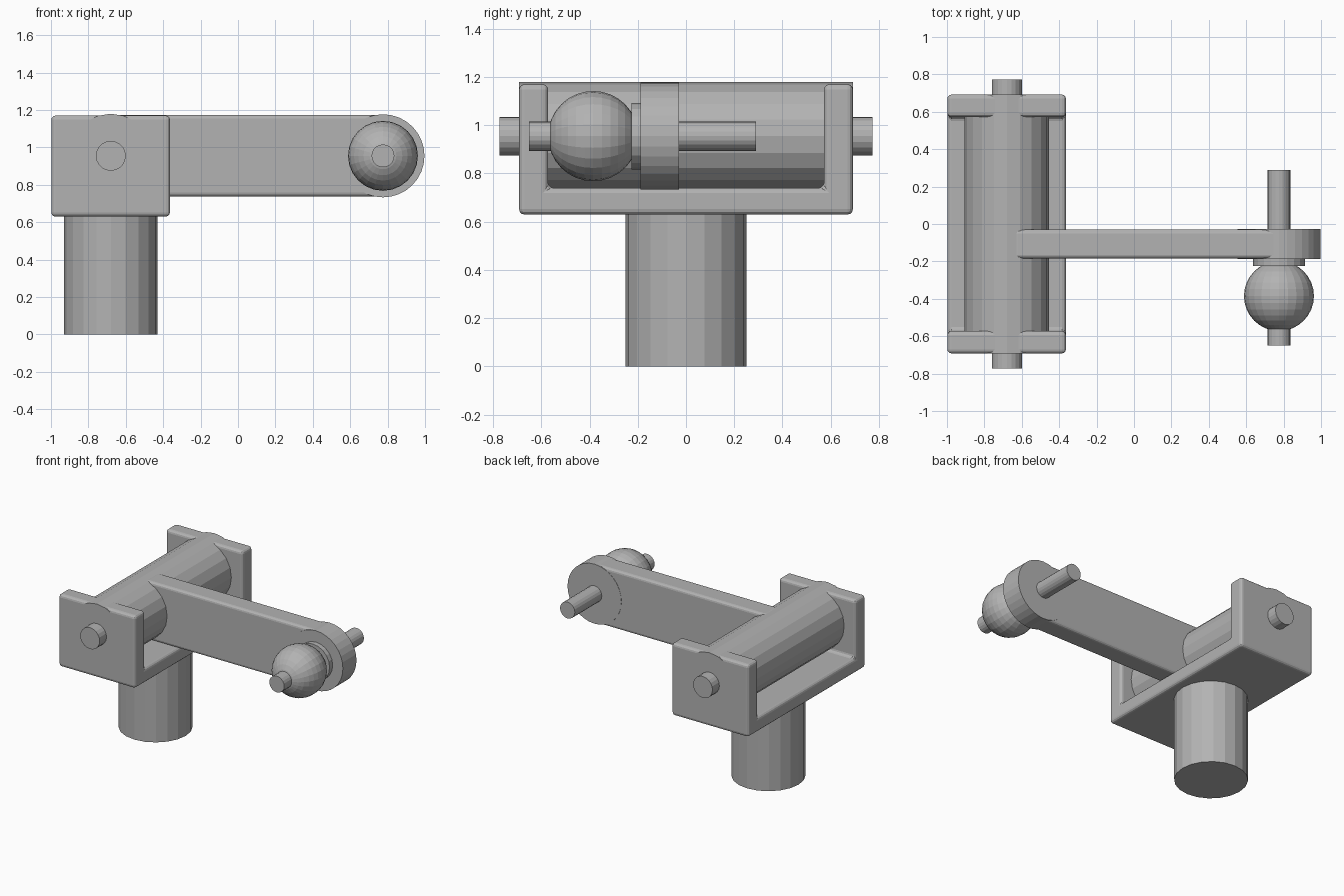
import bpy, bmesh, math
from mathutils import Matrix

cube = bpy.data.objects.get("Cube")
if cube:
    bpy.data.objects.remove(cube, do_unlink=True)

grey = bpy.data.materials.new("plain_grey")
grey.use_nodes = True
COLOUR = (0.45, 0.45, 0.45, 1)
grey.diffuse_color = COLOUR
grey.node_tree.nodes["Principled BSDF"].inputs["Base Color"].default_value = COLOUR

PIVOT_X, KNOB_X, AXIS_Z = -0.68, 0.775, 0.955
ALONG_Y = Matrix.Rotation(math.pi / 2, 4, 'X')


def finish(name, bm, bevel=0):
    bmesh.ops.recalc_face_normals(bm, faces=bm.faces)
    mesh = bpy.data.meshes.new(name)
    bm.to_mesh(mesh)
    bm.free()
    mesh.materials.append(grey)
    obj = bpy.data.objects.new(name, mesh)
    bpy.context.collection.objects.link(obj)
    if bevel:
        mod = obj.modifiers.new("rounded_edges", 'BEVEL')
        mod.width = bevel
        mod.segments = 3
        mod.limit_method = 'ANGLE'
    return obj


def rod(name, x, radius, y0, y1, sides=20):
    """Flat-sided cylinder lying front to back on the common axis."""
    bm = bmesh.new()
    bmesh.ops.create_cone(bm, cap_ends=True, segments=sides, radius1=radius,
                          radius2=radius, depth=y1 - y0,
                          matrix=Matrix.Translation((x, (y0 + y1) / 2, AXIS_Z)) @ ALONG_Y)
    return finish(name, bm)


def extruded(name, profile, direction, bevel):
    bm = bmesh.new()
    face = bm.faces.new([bm.verts.new(p) for p in profile])
    geom = bmesh.ops.extrude_face_region(bm, geom=[face])["geom"]
    verts = [g for g in geom if isinstance(g, bmesh.types.BMVert)]
    bmesh.ops.translate(bm, vec=direction, verts=verts)
    return finish(name, bm, bevel)


# Upright post
bm = bmesh.new()
bmesh.ops.create_cone(bm, cap_ends=True, segments=20, radius1=0.25, radius2=0.25,
                      depth=0.66, matrix=Matrix.Translation((PIVOT_X, 0, 0.33)))
finish("post", bm)

# U-shaped bracket
half = [(0.692, 0.63), (0.692, 1.17), (0.572, 1.17), (0.572, 0.74)]
outline = half + [(-y, z) for y, z in reversed(half)]
extruded("bracket", [(-0.998, y, z) for y, z in outline], (0.634, 0, 0), 0.022)

# Barrel and its pivot pin
rod("barrel", PIVOT_X, 0.225, -0.692, 0.692)
rod("pivot_pin", PIVOT_X, 0.08, -0.773, 0.773)

# Crank arm with rounded end
extruded("arm", [(-0.64, -0.185, 0.738), (0.775, -0.185, 0.738),
                 (0.775, -0.185, 1.174), (-0.64, -0.185, 1.174)],
         (0, 0.155, 0), 0.02)
rod("arm_end", KNOB_X, 0.222, -0.188, -0.028, 32)

# Handle: collar, ball and through pin
rod("collar", KNOB_X, 0.138, -0.225, -0.18)
rod("handle_pin", KNOB_X, 0.061, -0.65, 0.29)
bm = bmesh.new()
bmesh.ops.create_uvsphere(bm, u_segments=24, v_segments=16, radius=0.187,
                          matrix=Matrix.Translation((KNOB_X, -0.385, AXIS_Z)) @ ALONG_Y)
finish("ball", bm)
